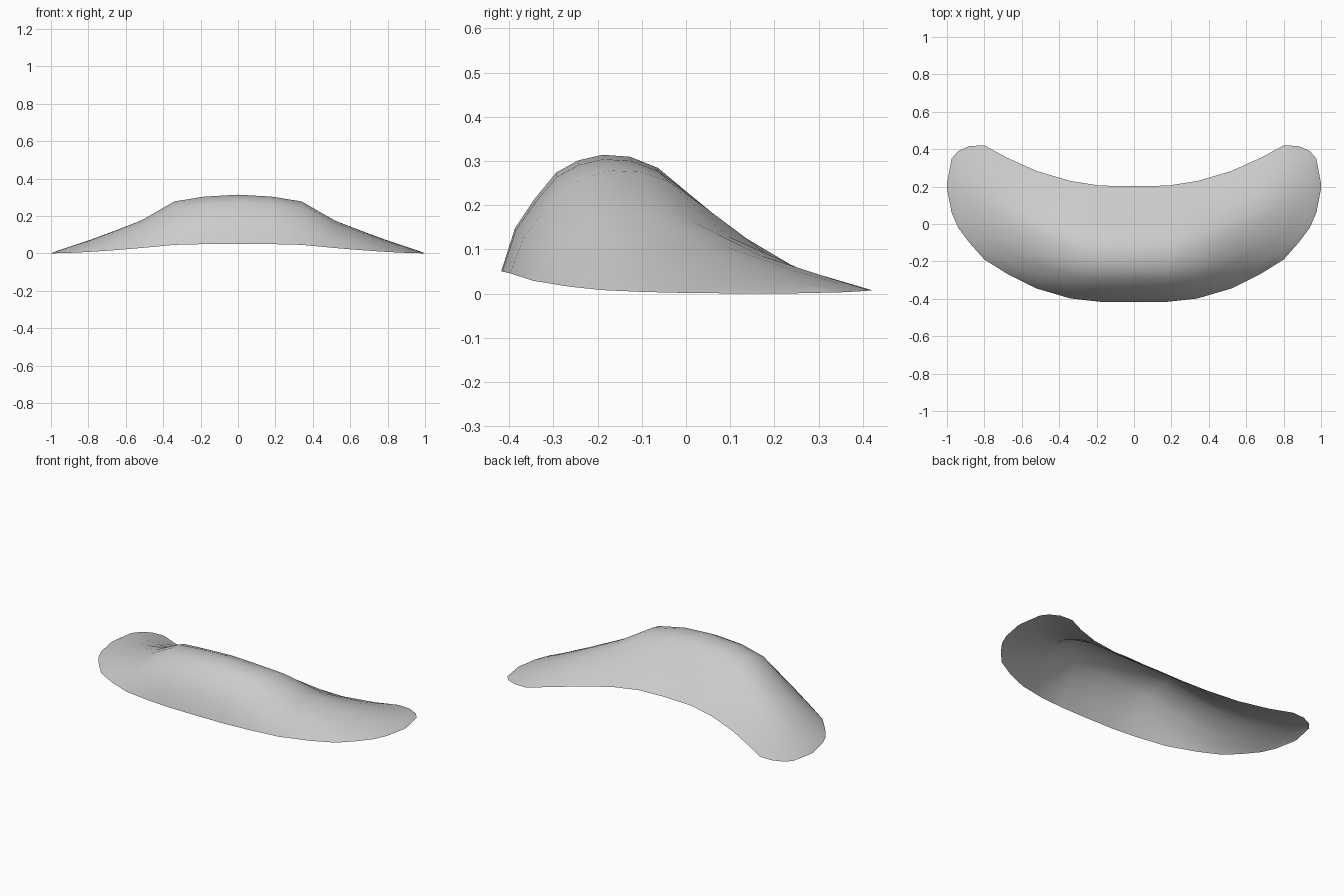
import bpy, bmesh

# stations along half the crescent: x, front y, back y, front z, back z, crown height
STATIONS = [
    (0.00, -.418, .203, .050, .080, .253), (0.18, -.416, .205, .050, .076, .245),
    (0.34, -.398, .230, .046, .062, .228), (0.52, -.345, .283, .029, .038, .145),
    (0.68, -.265, .355, .016, .018, .098), (0.80, -.190, .420, .008, .008, .062),
    (0.88, -.100, .417, .004, .007, .038), (0.94, -.020, .390, .002, .005, .020),
    (0.975, .060, .350, .001, .003, .009), (1.00, .190, .215, .000, .000, .000),
]
# cross-section: position front to back, crown fraction
SECTION = [(0, 0), (.05, .38), (.12, .63), (.20, .86), (.28, .96), (.37, 1),
           (.47, .97), (.57, .86), (.70, .58), (.85, .26), (1, 0)]

bm = bmesh.new()
full = [(-s[0],) + s[1:] for s in reversed(STATIONS[1:])] + STATIONS
rows = []
for x, fy, by, fz, bz, h in full:
    k = x * x  # the crown flattens to a gentle arch toward the tips
    row = []
    for t, c in SECTION:
        crown = c * (1 - k) + 4 * t * (1 - t) * k
        row.append(bm.verts.new((x, fy + (by - fy) * t, fz + (bz - fz) * t + h * crown)))
    rows.append(row)
for a, b in zip(rows, rows[1:]):
    for i in range(len(SECTION) - 1):
        bm.faces.new((a[i], b[i], b[i + 1], a[i + 1]))

# thin curved crescent shell
mesh = bpy.data.meshes.new("curved_shell")
bm.to_mesh(mesh)
bm.free()
mesh.polygons.foreach_set("use_smooth", [True] * len(mesh.polygons))
shell = bpy.data.objects.new("curved_shell", mesh)
bpy.context.collection.objects.link(shell)
